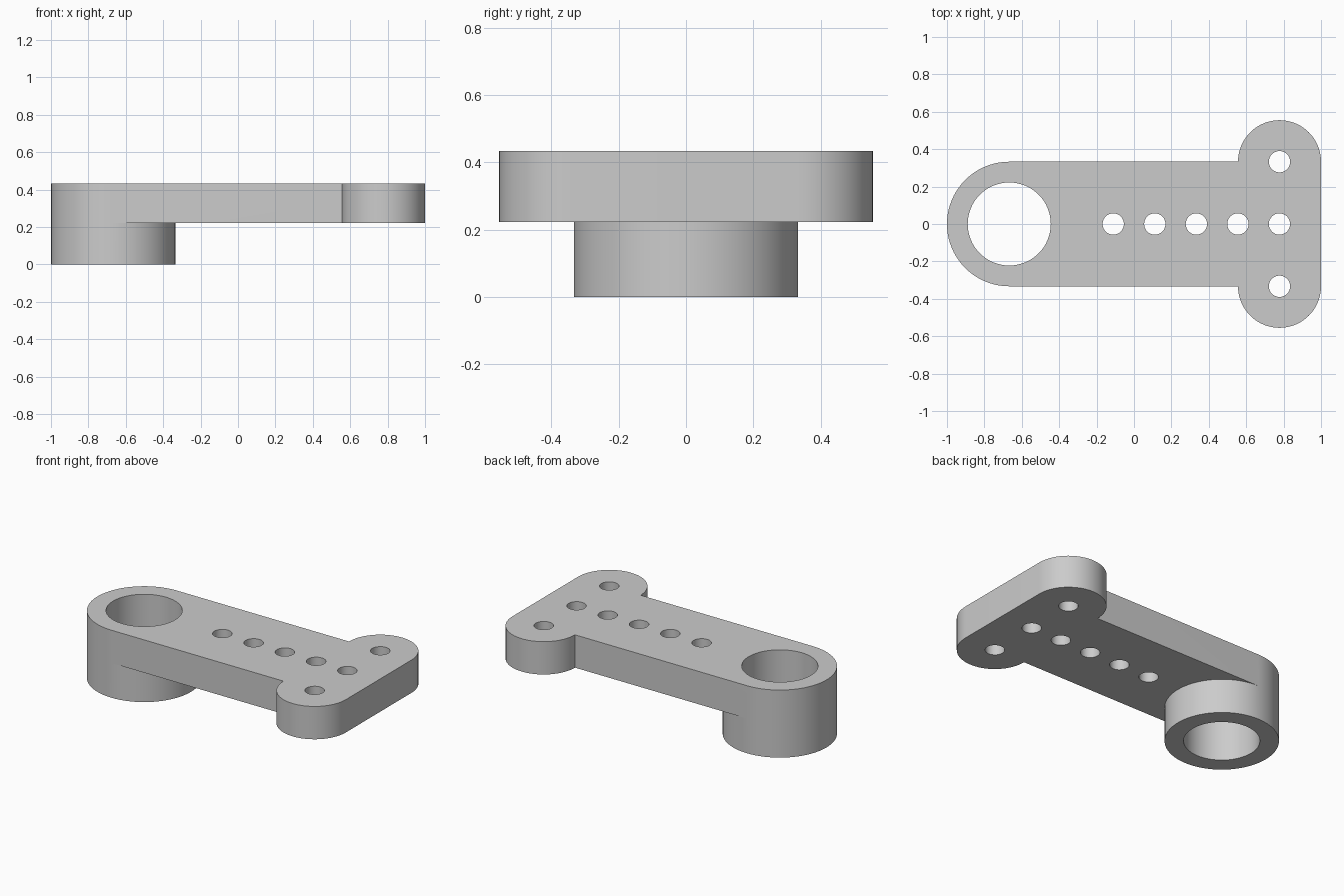
import bpy, bmesh
from math import cos, sin, pi

if "Cube" in bpy.data.objects:
    bpy.data.objects.remove(bpy.data.objects["Cube"])

# Key dimensions
BOSS_X, BOSS_R, BORE_R = -0.667, 0.333, 0.222
EAR_X, EAR_Y, EAR_R = 0.778, 0.333, 0.222
PIN_R = 0.057
Z_MID, Z_TOP = 0.223, 0.434


def arc(cx, cy, r, a0, a1, n):
    """Points from angle a0 to a1 (degrees), both ends included."""
    return [(cx + r * cos((a0 + (a1 - a0) * i / n) * pi / 180),
             cy + r * sin((a0 + (a1 - a0) * i / n) * pi / 180)) for i in range(n + 1)]


def circle(cx, cy, r, n):
    return arc(cx, cy, r, 0, 360, n)[:-1]


bm = bmesh.new()


def wall(pts, z0, z1, closed=False):
    """Vertical strip of quads along a path."""
    if closed:
        pts = pts + pts[:1]
    for (ax, ay), (bx, by) in zip(pts, pts[1:]):
        bm.faces.new([bm.verts.new(p) for p in
                      ((ax, ay, z0), (bx, by, z0), (bx, by, z1), (ax, ay, z1))])


def cap(loops, z):
    """Flat face bounded by the first loop, with the other loops as holes."""
    edges = []
    for pts in loops:
        vs = [bm.verts.new((x, y, z)) for x, y in pts]
        edges += [bm.edges.new((a, b)) for a, b in zip(vs, vs[1:] + vs[:1])]
    bmesh.ops.triangle_fill(bm, edges=edges, use_beauty=True, normal=(0, 0, 1))


# Outline pieces: boss halves and the T-shaped arm edge
boss_left = arc(BOSS_X, 0, BOSS_R, 270, 90, 40)
boss_right = arc(BOSS_X, 0, BOSS_R, -90, 90, 40)
arm_edge = ([boss_left[-1]] + arc(EAR_X, EAR_Y, EAR_R, 180, 0, 36)
            + arc(EAR_X, -EAR_Y, EAR_R, 0, -180, 36) + [boss_left[0]])

# Holes
bore = circle(BOSS_X, 0, BORE_R, 64)
centres = [(-0.111 + i * 0.2222, 0) for i in range(5)] + [(EAR_X, EAR_Y), (EAR_X, -EAR_Y)]
pins = [circle(x, y, PIN_R, 32) for x, y in centres]

# Side walls
wall(arm_edge, Z_MID, Z_TOP)
wall(boss_left, Z_MID, Z_TOP)
wall(boss_left, 0, Z_MID)
wall(boss_right, 0, Z_MID)
wall(bore, 0, Z_TOP, True)
for p in pins:
    wall(p, Z_MID, Z_TOP, True)

# Top, arm underside and boss bottom
cap([arm_edge + boss_left[1:-1], bore] + pins, Z_TOP)
cap([arm_edge + boss_right[1:-1]] + pins, Z_MID)
cap([boss_left + boss_right[::-1][1:-1], bore], 0)

bmesh.ops.remove_doubles(bm, verts=bm.verts, dist=1e-5)
bmesh.ops.recalc_face_normals(bm, faces=bm.faces)

mesh = bpy.data.meshes.new("lever_arm")
bm.to_mesh(mesh)
bm.free()
obj = bpy.data.objects.new("lever_arm", mesh)
bpy.context.collection.objects.link(obj)
bpy.context.view_layer.objects.active = obj
obj.select_set(True)
bpy.ops.object.shade_smooth_by_angle(angle=pi / 6)
